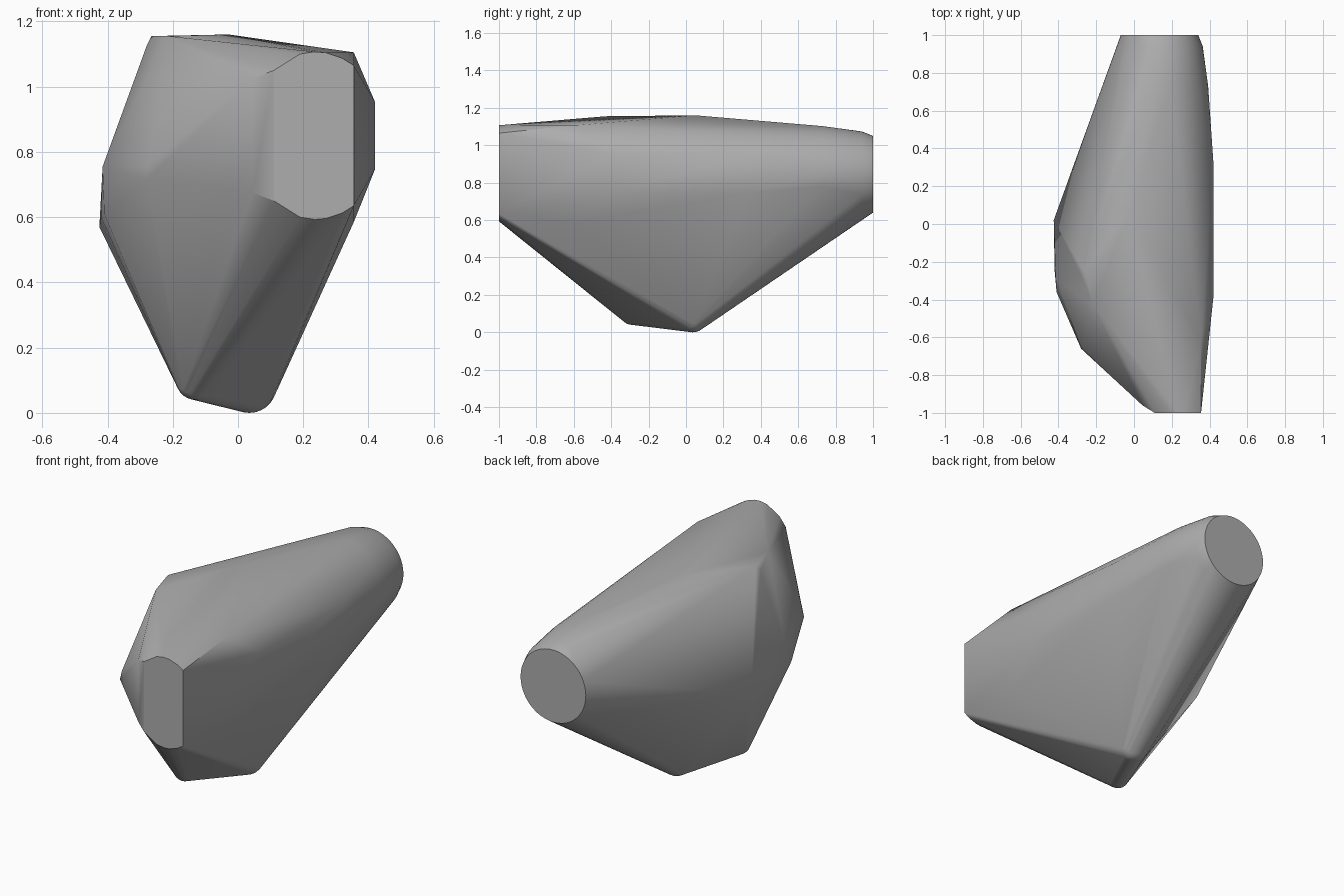
import bpy, bmesh, math
from mathutils import Matrix

cube = bpy.data.objects.get("Cube")
if cube:
    bpy.data.objects.remove(cube, do_unlink=True)

grey = bpy.data.materials.new("mid_grey")
grey.use_nodes = True
colour = (0.42, 0.42, 0.42, 1)
grey.diffuse_color = colour
grey.node_tree.nodes["Principled BSDF"].inputs["Base Color"].default_value = colour

bm = bmesh.new()


def arc(y, radius, start, end, steps):
    """Arc of points around the axis of the tapered rear end."""
    for i in range(steps + 1):
        a = math.radians(start + (end - start) * i / steps)
        bm.verts.new((0.135 + radius * math.cos(a), y, 0.845 + radius * math.sin(a)))


def ball(centre, radius):
    """Rounded corner."""
    bmesh.ops.create_uvsphere(bm, u_segments=24, v_segments=14, radius=radius,
                              matrix=Matrix.Translation(centre))


# Round flat rear end, with a soft shoulder above and on the left
arc(1, 0.205, 0, 352.5, 47)
arc(0.94, 0.229, -45, 110, 18)
arc(0.73, 0.258, -15, 95, 12)

# Rounded keel
ball((0.035, 0.035, 0.083), 0.083)
ball((-0.13, -0.29, 0.1), 0.06)

# Front plate outline, mirrored about its middle height
for side in (-1, 1):
    for x, h in ((0.355, 0.215), (0.32, 0.237), (0.27, 0.254),
                 (0.235, 0.257), (0.19, 0.25), (0.11, 0.2)):
        bm.verts.new((x, -1, 0.85 + side * h))
    bm.verts.new((0.045, -0.96, 0.85 + side * 0.175))
    # Left flank corners
    bm.verts.new((0.355, -0.61, 0.845 + side * 0.26))
    for y in (-0.39, 0.33):
        bm.verts.new((0.42, y, 0.85 + side * 0.103))

# Right flank and top corners
for co in ((-0.425, 0.02, 0.57), (-0.415, -0.29, 0.755), (-0.41, -0.36, 0.61),
           (-0.42, -0.25, 0.6), (-0.28, -0.66, 0.715), (-0.275, -0.65, 0.76),
           (-0.28, -0.27, 1.125), (-0.265, -0.25, 1.155), (-0.215, -0.43, 1.155),
           (-0.03, 0.05, 1.16)):
    bm.verts.new(co)

# Wrap everything in one convex skin
hull = bmesh.ops.convex_hull(bm, input=bm.verts[:])
inside = {e for key in ("geom_interior", "geom_unused") for e in hull[key]
          if isinstance(e, bmesh.types.BMVert)}
bmesh.ops.delete(bm, geom=list(inside), context='VERTS')
loose = [v for v in bm.verts if not v.link_faces]
bmesh.ops.delete(bm, geom=loose, context='VERTS')
bmesh.ops.dissolve_limit(bm, angle_limit=math.radians(0.5), verts=bm.verts[:], edges=bm.edges[:])
bmesh.ops.recalc_face_normals(bm, faces=bm.faces[:])

mesh = bpy.data.meshes.new("convex_body")
bm.to_mesh(mesh)
bm.free()
mesh.materials.append(grey)
body = bpy.data.objects.new("convex_body", mesh)
bpy.context.collection.objects.link(body)

bpy.ops.object.select_all(action='DESELECT')
body.select_set(True)
bpy.context.view_layer.objects.active = body
bpy.ops.object.shade_smooth_by_angle(angle=math.radians(30))
